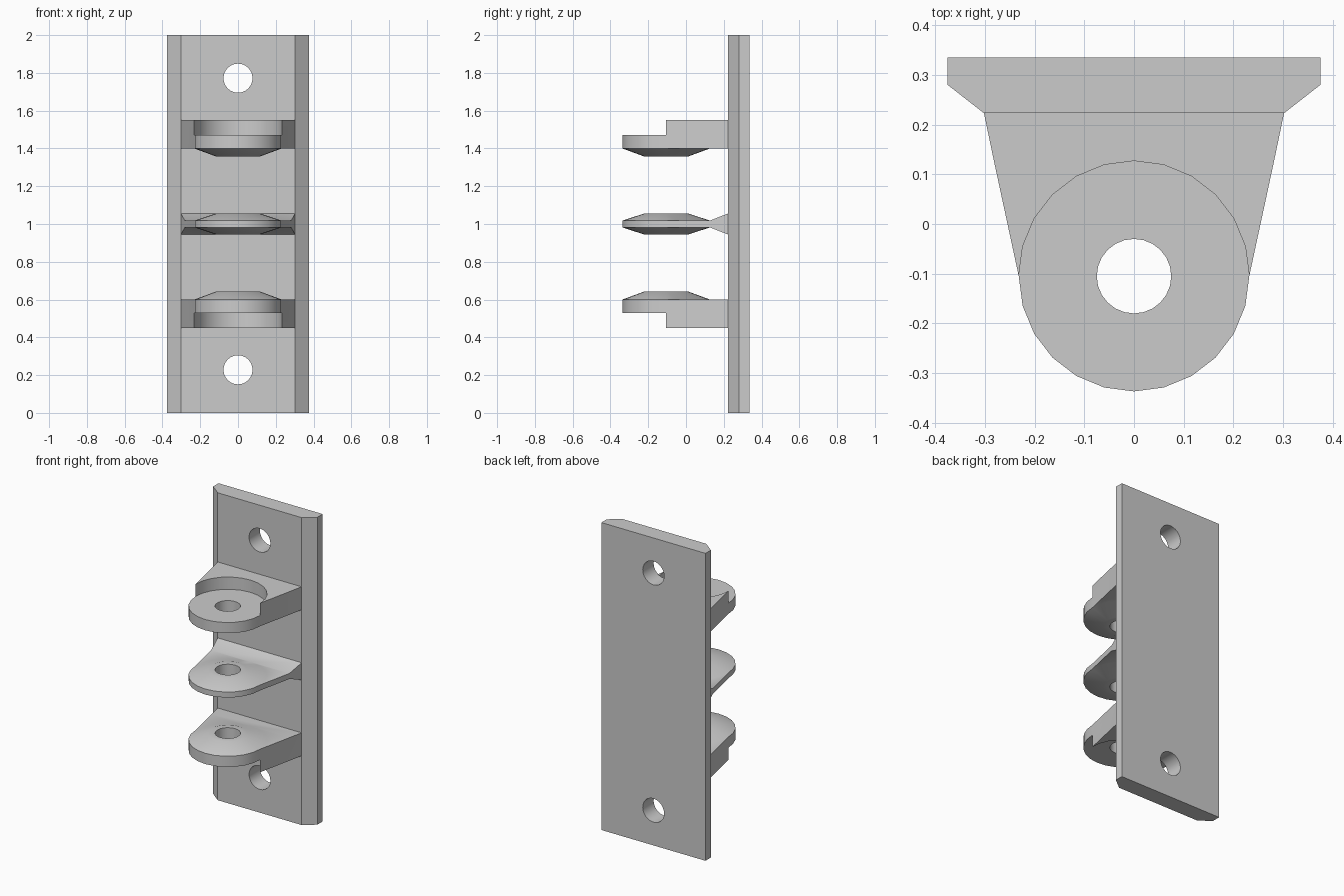
import bpy, bmesh
from math import sin, cos, pi, radians

SEG = 24
PIN_Y = -0.105          # pin axis shared by the three lugs
WALL_Y = 0.223          # front face of the plate
R_PIN, R_BOSS, R_RIM = 0.075, 0.115, 0.232
ROOT_X, CREASE_X, CREASE_Y = 0.302, 0.282, PIN_Y + R_RIM

cube = bpy.data.objects.get("Cube")
if cube:
    bpy.data.objects.remove(cube, do_unlink=True)

grey = bpy.data.materials.new("plain grey")
grey.use_nodes = True
colour = (0.6, 0.6, 0.6, 1)
grey.diffuse_color = colour
grey.node_tree.nodes["Principled BSDF"].inputs["Base Color"].default_value = colour


def finish(bm, name):
    bmesh.ops.remove_doubles(bm, verts=bm.verts, dist=1e-5)
    bmesh.ops.recalc_face_normals(bm, faces=bm.faces)
    mesh = bpy.data.meshes.new(name)
    bm.to_mesh(mesh)
    bm.free()
    mesh.materials.append(grey)
    obj = bpy.data.objects.new(name, mesh)
    bpy.context.collection.objects.link(obj)
    return obj


def smooth(obj):
    bpy.ops.object.select_all(action="DESELECT")
    obj.select_set(True)
    bpy.context.view_layer.objects.active = obj
    bpy.ops.object.shade_smooth_by_angle(angle=radians(30))


def face(bm, points):
    unique = [p for i, p in enumerate(points) if p != points[i - 1]]
    if len(unique) > 2:
        bm.faces.new([bm.verts.new(p) for p in unique])


def ring(radius, z):
    return [(radius * cos(2 * pi * i / SEG), PIN_Y + radius * sin(2 * pi * i / SEG), z)
            for i in range(SEG)]


def bridge(bm, a, b, steps=range(SEG)):
    for i in steps:
        j = (i + 1) % SEG
        face(bm, [a[i], a[j], b[j], b[i]])


def lug(name, upper, lower):
    """Each side gives the heights of its centre, rim, web and root."""
    bm = bmesh.new()
    back, front = range(SEG // 2), range(SEG // 2, SEG)
    for centre, rim, web, root in (upper, lower):
        # flat round centre, then cone or recess floor, then recess wall
        bridge(bm, ring(R_PIN, centre), ring(R_BOSS, centre))
        bridge(bm, ring(R_BOSS, centre), ring(R_RIM, rim))
        bridge(bm, ring(R_RIM, rim), ring(R_RIM, web), back)
        # web around the back of the disc and the flare to the plate
        arc = ring(R_RIM, web)
        q = SEG // 4
        face(bm, arc[:q + 1] + [(CREASE_X, CREASE_Y, web)])
        face(bm, arc[q:2 * q + 1] + [(-CREASE_X, CREASE_Y, web)])
        face(bm, [(CREASE_X, CREASE_Y, web), arc[q], (-CREASE_X, CREASE_Y, web),
                  (-ROOT_X, WALL_Y, root), (ROOT_X, WALL_Y, root)])
    # pin hole and rounded nose
    bridge(bm, ring(R_PIN, upper[0]), ring(R_PIN, lower[0]))
    bridge(bm, ring(R_RIM, upper[1]), ring(R_RIM, lower[1]), front)
    # tapering flanks
    for s in (1, -1):
        def half(side):
            _, rim, web, root = side
            return [(s * R_RIM, PIN_Y, rim), (s * R_RIM, PIN_Y, web),
                    (s * CREASE_X, CREASE_Y, web), (s * ROOT_X, WALL_Y, root)]
        face(bm, half(upper) + half(lower)[::-1])
    # end against the plate
    face(bm, [(s * ROOT_X, WALL_Y, z) for s, z in
              ((1, upper[3]), (-1, upper[3]), (-1, lower[3]), (1, lower[3]))])
    smooth(finish(bm, name))


# Mounting plate with chamfered front corners
bm = bmesh.new()
outline = [(0.375, 0.335), (0.375, 0.28), (ROOT_X, WALL_Y)]
outline += [(-x, y) for x, y in reversed(outline)]
base = bm.faces.new([bm.verts.new((x, y, 0)) for x, y in outline])
top = bmesh.ops.extrude_face_region(bm, geom=[base])["geom"]
bmesh.ops.translate(bm, vec=(0, 0, 2),
                    verts=[v for v in top if isinstance(v, bmesh.types.BMVert)])
plate = finish(bm, "mounting_plate")

# Screw holes through the plate
for z in (0.228, 1.772):
    bpy.ops.mesh.primitive_cylinder_add(vertices=SEG, radius=0.077, depth=0.4,
                                        location=(0, 0.28, z), rotation=(pi / 2, 0, 0))
    cutter = bpy.context.object
    cutter.name = "screw_hole_cutter"
    cutter.hide_render = True
    cutter.data.materials.append(grey)
    bpy.context.view_layer.objects.active = plate
    cut = plate.modifiers.new("screw hole", "BOOLEAN")
    cut.operation = "DIFFERENCE"
    cut.solver = "EXACT"
    cut.object = cutter
    bpy.ops.object.modifier_apply(modifier=cut.name)
    bpy.data.objects.remove(cutter, do_unlink=True)
smooth(plate)

# Outer lugs mirror each other: recess outside, cone boss inside
recess, boss = (0.47, 0.47, 0.55, 0.55), (0.357, 0.4, 0.4, 0.4)
lug("upper_lug", [1 + h for h in recess], [1 + h for h in boss])
lug("lower_lug", [1 - h for h in boss], [1 - h for h in recess])

# Middle lug: cone boss on both sides, flared root
flare = (0.056, 0.018, 0.018, 0.056)
lug("middle_lug", [1 + h for h in flare], [1 - h for h in flare])
